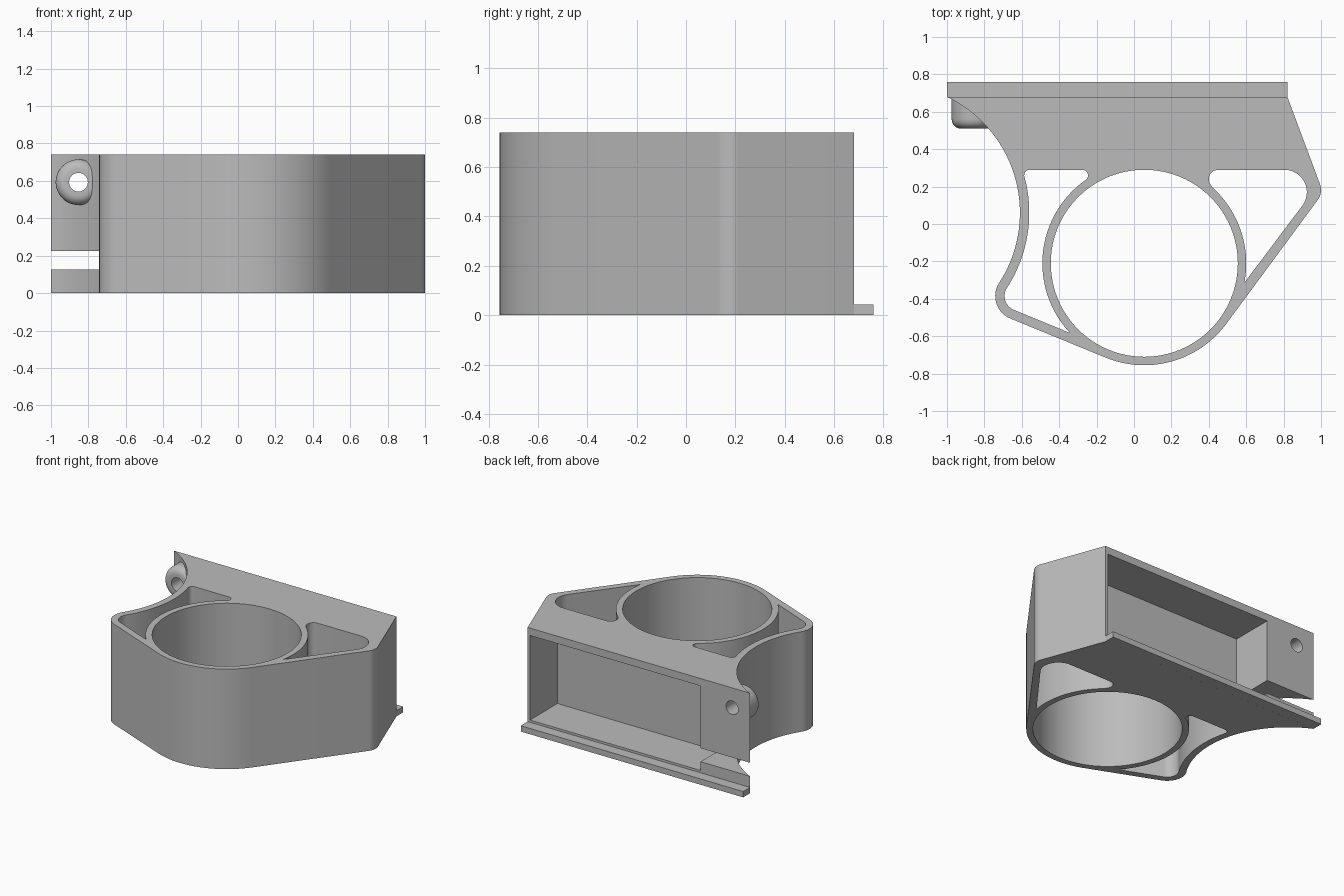
import bpy, bmesh
from math import radians, cos, sin, pi
from mathutils import Matrix, Vector

if "Cube" in bpy.data.objects:
    bpy.data.objects.remove(bpy.data.objects["Cube"])

grey = bpy.data.materials.new("plain grey")
grey.use_nodes = True
COLOUR = (0.5, 0.5, 0.5, 1)
grey.diffuse_color = COLOUR
grey.node_tree.nodes["Principled BSDF"].inputs["Base Color"].default_value = COLOUR

HEIGHT = 0.74
RING = (0.055, -0.21)      # centre of the round holder
WING = (-1.297, 0.06)      # centre of the concave side
ELBOW = (-0.612, -0.385)   # centre of the lower left corner


def arc(centre, r, start, end, steps=16):
    """Points on an arc, angles in degrees."""
    angles = [radians(start + (end - start) * i / steps) for i in range(steps + 1)]
    return [(centre[0] + r * cos(a), centre[1] + r * sin(a)) for a in angles]


def finish(name, bm):
    bmesh.ops.recalc_face_normals(bm, faces=bm.faces)
    mesh = bpy.data.meshes.new(name)
    bm.to_mesh(mesh)
    bm.free()
    mesh.materials.append(grey)
    obj = bpy.data.objects.new(name, mesh)
    bpy.context.collection.objects.link(obj)
    return obj


def prism(name, outline, z0, z1):
    bm = bmesh.new()
    face = bm.faces.new([bm.verts.new((x, y, z0)) for x, y in outline])
    top = bmesh.ops.extrude_face_region(bm, geom=[face])["geom"]
    verts = [v for v in top if isinstance(v, bmesh.types.BMVert)]
    bmesh.ops.translate(bm, verts=verts, vec=(0, 0, z1 - z0))
    return finish(name, bm)


def box(name, x0, x1, y0, y1, z0, z1):
    return prism(name, [(x0, y0), (x1, y0), (x1, y1), (x0, y1)], z0, z1)


def rod(name, x, z, r, y0, y1, rounding=0):
    """Cylinder along y, optionally with a rounded front rim."""
    bm = bmesh.new()
    matrix = Matrix.Translation((x, (y0 + y1) / 2, z)) @ Matrix.Rotation(pi / 2, 4, "X")
    bmesh.ops.create_cone(bm, cap_ends=True, segments=48, radius1=r, radius2=r,
                          depth=y1 - y0, matrix=matrix)
    if rounding:
        rim = [e for e in bm.edges if all(v.co.y < y0 + 0.001 for v in e.verts)]
        bmesh.ops.bevel(bm, geom=rim, offset=rounding, segments=6, profile=0.5,
                        affect="EDGES")
    return finish(name, bm)


def combine(target, tool, operation):
    """Apply a boolean and discard the tool."""
    mod = target.modifiers.new("boolean", "BOOLEAN")
    mod.operation, mod.solver, mod.object = operation, "EXACT", tool
    bpy.context.view_layer.objects.active = target
    bpy.ops.object.modifier_apply(modifier=mod.name)
    bpy.data.objects.remove(tool)


# Main body outline, counterclockwise from the back edge
outline = [(0.82, 0.68)]
outline += arc(WING, 0.687, 64.4, -33, 40)
outline += arc(ELBOW, 0.13, 147, 248)[1:]
outline += arc(RING, 0.545, 248, 323, 32)
outline += arc((0.91, 0.182), 0.09, 323, 380)
body = prism("holder_body", outline, 0, HEIGHT)

# Bore and the two side pockets, all through the full height
bore = arc(RING, 0.5, 0, 360, 96)[:-1]
left_pocket = arc((-0.276, 0.26), 0.03, -54, 90, 10)
left_pocket += arc((-0.557, 0.26), 0.03, 90, 195, 8)
left_pocket += arc(WING, 0.737, 14.8, -32.5, 24)
left_pocket += arc(ELBOW, 0.08, 147, 248)
left_pocket += arc(RING, 0.545, 223, 126, 32)
right_pocket = arc((0.804, 0.17), 0.12, -37, 90)
right_pocket += arc((0.45, 0.24), 0.05, 90, 228, 12)
right_pocket += arc(RING, 0.545, 48, -11, 24)
for shape in (bore, left_pocket, right_pocket):
    combine(body, prism("cutter", shape, -0.1, HEIGHT + 0.1), "DIFFERENCE")

# Rounded screw boss on the thin flap
combine(body, rod("boss", -0.853, 0.593, 0.122, 0.51, 0.672, 0.05), "UNION")

# Rear cavity, side slot under the flap, and screw hole
combine(body, box("cutter", -0.595, 0.8, 0.36, 0.9, 0.06, 0.685), "DIFFERENCE")
combine(body, box("cutter", -1.2, -0.59, 0.36, 0.9, 0.125, 0.225), "DIFFERENCE")
combine(body, rod("cutter", -0.853, 0.593, 0.05, 0.3, 0.9), "DIFFERENCE")

# Rear locating lip
lip = box("rear_lip", -1, 0.82, 0.68, 0.76, 0, 0.043)

# Smooth curved walls, keep hard edges crisp
bpy.ops.object.select_all(action="DESELECT")
body.select_set(True)
bpy.context.view_layer.objects.active = body
bpy.ops.object.shade_smooth_by_angle(angle=radians(30))
